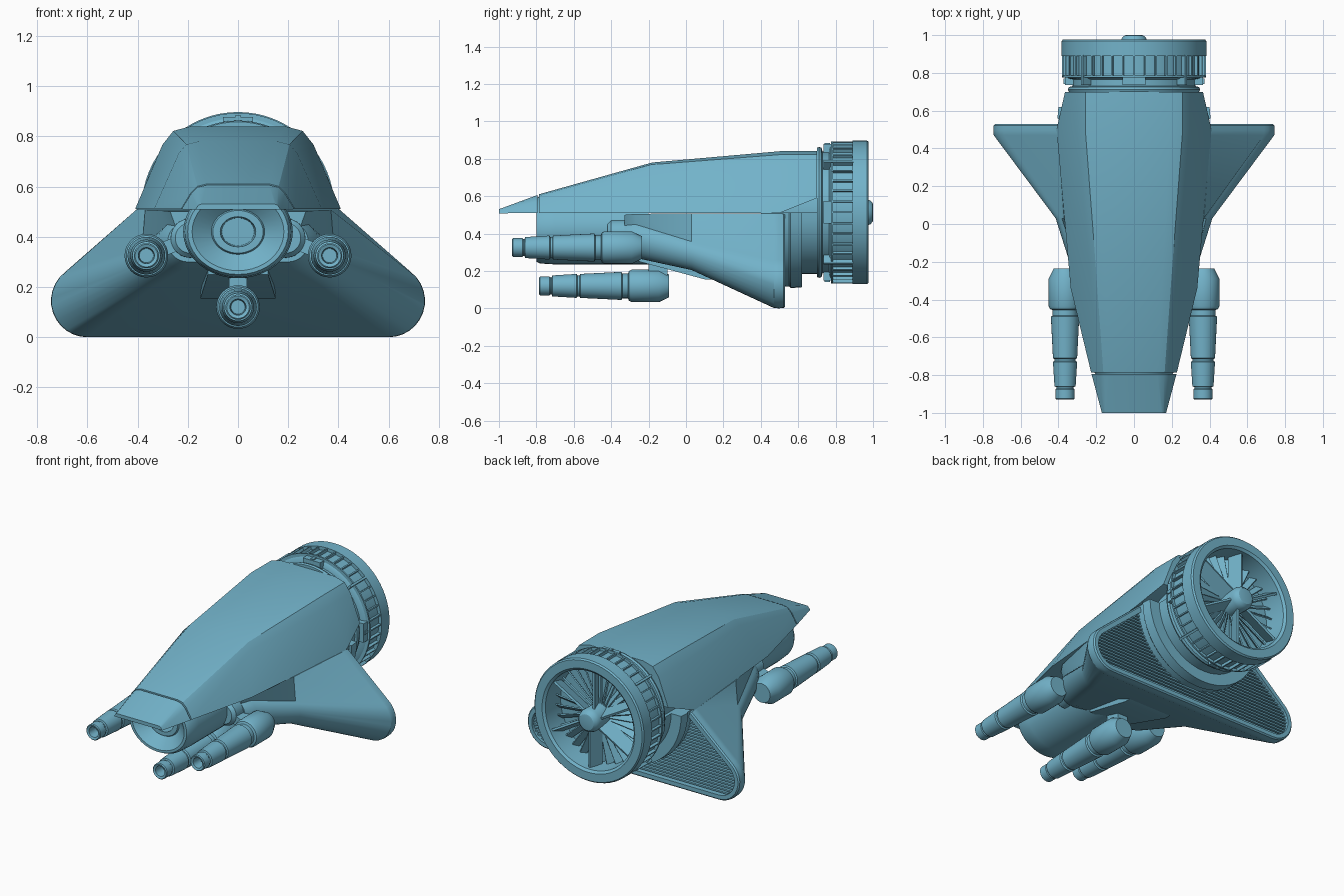
import bpy, bmesh, math
from mathutils import Matrix, Vector

cube = bpy.data.objects.get("Cube")
if cube:
    bpy.data.objects.remove(cube, do_unlink=True)

mat = bpy.data.materials.new("teal_blue")
mat.use_nodes = True
COLOUR = (0.17, 0.45, 0.59, 1)
mat.diffuse_color = COLOUR
mat.node_tree.nodes["Principled BSDF"].inputs["Base Color"].default_value = COLOUR

AXIS_Z = 0.513          # height of the engine axis
parts = []


def finish(name, bm):
    bmesh.ops.remove_doubles(bm, verts=bm.verts, dist=0.0002)
    bmesh.ops.recalc_face_normals(bm, faces=bm.faces)
    mesh = bpy.data.meshes.new(name)
    bm.to_mesh(mesh)
    bm.free()
    mesh.materials.append(mat)
    ob = bpy.data.objects.new(name, mesh)
    bpy.context.collection.objects.link(ob)
    parts.append(ob)
    return ob


def loft(name, rings, capped=True):
    bm = bmesh.new()
    loops = [[bm.verts.new(p) for p in ring] for ring in rings]
    n = len(loops[0])
    for a, b in zip(loops, loops[1:]):
        for i in range(n):
            j = (i + 1) % n
            bm.faces.new((a[i], a[j], b[j], b[i]))
    if capped:
        bm.faces.new(loops[0])
        bm.faces.new(loops[-1])
    return finish(name, bm)


def lathe(name, profile, x=0, z=0, y=0, n=32, wide=1):
    """Turn (radius, y) pairs round an axis along y."""
    rings = []
    for r, py in profile:
        turns = [2 * math.pi * i / n for i in range(n)]
        rings.append([(x + wide * r * math.cos(t), y + py, z + r * math.sin(t)) for t in turns])
    return loft(name, rings, capped=False)


def add_box(bm, lo, hi, matrix=Matrix()):
    lo, hi = Vector(lo), Vector(hi)
    size = Matrix.Diagonal((*(hi - lo), 1))
    bmesh.ops.create_cube(bm, size=1, matrix=matrix @ Matrix.Translation((lo + hi) / 2) @ size)


def radial_boxes(name, n, r0, r1, y0, y1, thick, phase=0, twist=0):
    """Boxes spread evenly round the engine axis."""
    bm = bmesh.new()
    for i in range(n):
        mid = (y0 + y1) / 2
        place = (Matrix.Translation((0, mid, AXIS_Z))
                 @ Matrix.Rotation(phase + 2 * math.pi * i / n, 4, 'Y')
                 @ Matrix.Rotation(twist, 4, 'Z'))
        add_box(bm, (-thick / 2, y0 - mid, r0), (thick / 2, y1 - mid, r1), place)
    return finish(name, bm)


def mirrored(half):
    return half + [(-x, y, z) for x, y, z in reversed(half)]


# Upper hull: faceted canopy with softened shoulders
def hull_ring(yb, yt, wb, zb, wt, zt, soft):
    corner, foot = Vector((wt, yt, zt)), Vector((wb, yb, zb))
    side = corner + (foot - corner).normalized() * soft
    top = corner - Vector((soft, 0, 0))
    mid = (corner * 2 + side + top) / 4
    return mirrored([tuple(p) for p in (foot, side, mid, top)])


nose_tip = hull_ring(-1.0, -1.0, 0.17, 0.508, 0.155, 0.53, 0.01)
nose_back = hull_ring(-0.794, -0.794, 0.225, 0.51, 0.165, 0.606, 0.04)
hull_front = hull_ring(-0.786, -0.786, 0.227, 0.51, 0.167, 0.61, 0.04)
hull_break = hull_ring(-0.34, -0.18, 0.335, 0.51, 0.215, 0.78, 0.06)
hull_shoulder = hull_ring(0.5, 0.5, 0.41, 0.51, 0.27, 0.84, 0.08)
hull_back = hull_ring(0.7, 0.7, 0.365, 0.59, 0.27, 0.84, 0.08)
loft("nose_panel", [nose_tip, nose_back])
loft("upper_hull", [hull_front, hull_break, hull_shoulder, hull_back])


# Lower hull flaring out into the wings, with a recessed rear opening
def wing_ring(y, wt, zt, cx, cz, r):
    half = [(wt, y, zt)]
    for i in range(13):
        a = math.radians(52 - 142 * i / 12)
        half.append((cx + r * math.cos(a), y, cz + r * math.sin(a)))
    return mirrored(half)


inner = wing_ring(0.53, 0.39, 0.47, 0.6, 0.145, 0.11)
loft("lower_hull_and_wings", [
    wing_ring(-0.33, 0.27, 0.5, 0.2, 0.38, 0.08),
    wing_ring(-0.27, 0.31, 0.505, 0.22, 0.37, 0.1),
    wing_ring(0.03, 0.37, 0.508, 0.33, 0.29, 0.085),
    wing_ring(0.47, 0.405, 0.508, 0.6, 0.145, 0.143),
    wing_ring(0.495, 0.405, 0.508, 0.6, 0.145, 0.145),
    wing_ring(0.522, 0.405, 0.505, 0.6, 0.145, 0.143),
    wing_ring(0.53, 0.4, 0.5, 0.6, 0.145, 0.135),
    inner,
    [(x, 0.49, z) for x, y, z in inner]])


# Horizontal grille slats filling the rear opening
def width_at(z):
    half = inner[:len(inner) // 2]
    for (x0, _, z0), (x1, _, z1) in zip(half, half[1:]):
        if z1 <= z <= z0:
            return x0 + (x1 - x0) * (z0 - z) / (z0 - z1)
    return half[0][0]


bm = bmesh.new()
for i in range(21):
    z = 0.05 + 0.02 * i
    w = width_at(z)
    add_box(bm, (-w, 0.485, z - 0.005), (w, 0.515, z + 0.005))
finish("rear_grille", bm)

# Belly keel
loft("belly_keel", [
    [(w, y, 0.32), (w, y, z), (-w, y, z), (-w, y, 0.32)]
    for y, w, z in ((-0.25, 0.12, 0.25), (0.1, 0.15, 0.155), (0.22, 0.15, 0.15), (0.4, 0.15, 0.2))])

# Half-round engine cradle below the hull
loft("engine_cradle", [
    [(r * math.cos(math.pi * i / 24), y, AXIS_Z - r * math.sin(math.pi * i / 24)) for i in range(25)]
    for r, y in ((0.4, 0.4), (0.395, 0.55), (0.405, 0.56), (0.4, 0.62), (0.33, 0.62), (0.33, 0.7))])

# Engine duct, open at the back
lathe("engine_duct", [
    (0, 0.5), (0.31, 0.5), (0.31, 0.7), (0.345, 0.7), (0.35, 0.712), (0.345, 0.725), (0.325, 0.73),
    (0.325, 0.765), (0.35, 0.77), (0.363, 0.78), (0.363, 0.89), (0.384, 0.89), (0.384, 0.968),
    (0.376, 0.977), (0.325, 0.977), (0.31, 0.965), (0.305, 0.82), (0, 0.82)], z=AXIS_Z, n=64)
lathe("front_band", [(0.36, 0.776), (0.38, 0.776), (0.38, 0.786), (0.36, 0.786)], z=AXIS_Z, n=64)
radial_boxes("duct_ribs", 40, 0.355, 0.38, 0.78, 0.895, 0.008)
radial_boxes("long_fins", 4, 0.33, 0.388, 0.735, 0.895, 0.014, phase=math.pi / 4)
radial_boxes("duct_latches", 4, 0.31, 0.365, 0.735, 0.775, 0.12)
radial_boxes("latch_teeth", 4, 0.34, 0.372, 0.74, 0.77, 0.02)
radial_boxes("stator_blades", 30, 0.06, 0.306, 0.825, 0.87, 0.008, twist=math.radians(40))
radial_boxes("rotor_vanes", 6, 0.05, 0.308, 0.86, 0.95, 0.014, twist=math.radians(20))
lathe("engine_hub", [(0, 0.82), (0.07, 0.82), (0.072, 0.96), (0.064, 0.985), (0.05, 0.998),
                     (0.04, 1.0), (0, 1.0)], z=AXIS_Z)

# Main intake under the nose with a funnel mouth
lathe("nose_intake", [
    (0, -0.2), (0.185, -0.2), (0.185, -0.7), (0.18, -0.78), (0.17, -0.8), (0.155, -0.8),
    (0.09, -0.74), (0.085, -0.75), (0.06, -0.75), (0.055, -0.6), (0, -0.6)],
    z=0.42, n=40, wide=1.18)

# Guns, their muzzles pointing forward
GUN = [(0, -0.86), (0.028, -0.86), (0.032, -0.925), (0.045, -0.93), (0.05, -0.925), (0.05, -0.875),
       (0.046, -0.87), (0.046, -0.863), (0.056, -0.86), (0.064, -0.73), (0.056, -0.725),
       (0.056, -0.715), (0.064, -0.71), (0.075, -0.49), (0.066, -0.485), (0.066, -0.455),
       (0.08, -0.45), (0.087, -0.435), (0.087, -0.29), (0.06, -0.235), (0, -0.235)]
for name, x, z, shift in (("left_gun", 0.365, 0.325, 0), ("right_gun", -0.365, 0.325, 0),
                          ("lower_gun", 0, 0.12, 0.145)):
    lathe(name, GUN, x, z, shift)

# Gun mounts
for name, s in (("left", 1), ("right", -1)):
    lathe(name + "_side_pod", [(0, -0.42), (0.06, -0.42), (0.078, -0.4), (0.08, -0.2), (0, -0.2)],
          s * 0.19, 0.395)
    loft(name + "_gun_strut", [
        [(s * x, y, z + dz) for y, dz in ((-0.4, -0.03), (-0.4, 0.03), (-0.28, 0.03), (-0.28, -0.03))]
        for x, z in ((0.2, 0.39), (0.35, 0.33))])
bm = bmesh.new()
add_box(bm, (-0.035, -0.2, 0.15), (0.035, -0.1, 0.3))
finish("lower_gun_pylon", bm)

# Smooth curved surfaces, keep the edges crisp
bpy.ops.object.select_all(action='DESELECT')
for ob in parts:
    ob.select_set(True)
bpy.context.view_layer.objects.active = parts[0]
bpy.ops.object.shade_smooth_by_angle(angle=math.radians(30))
